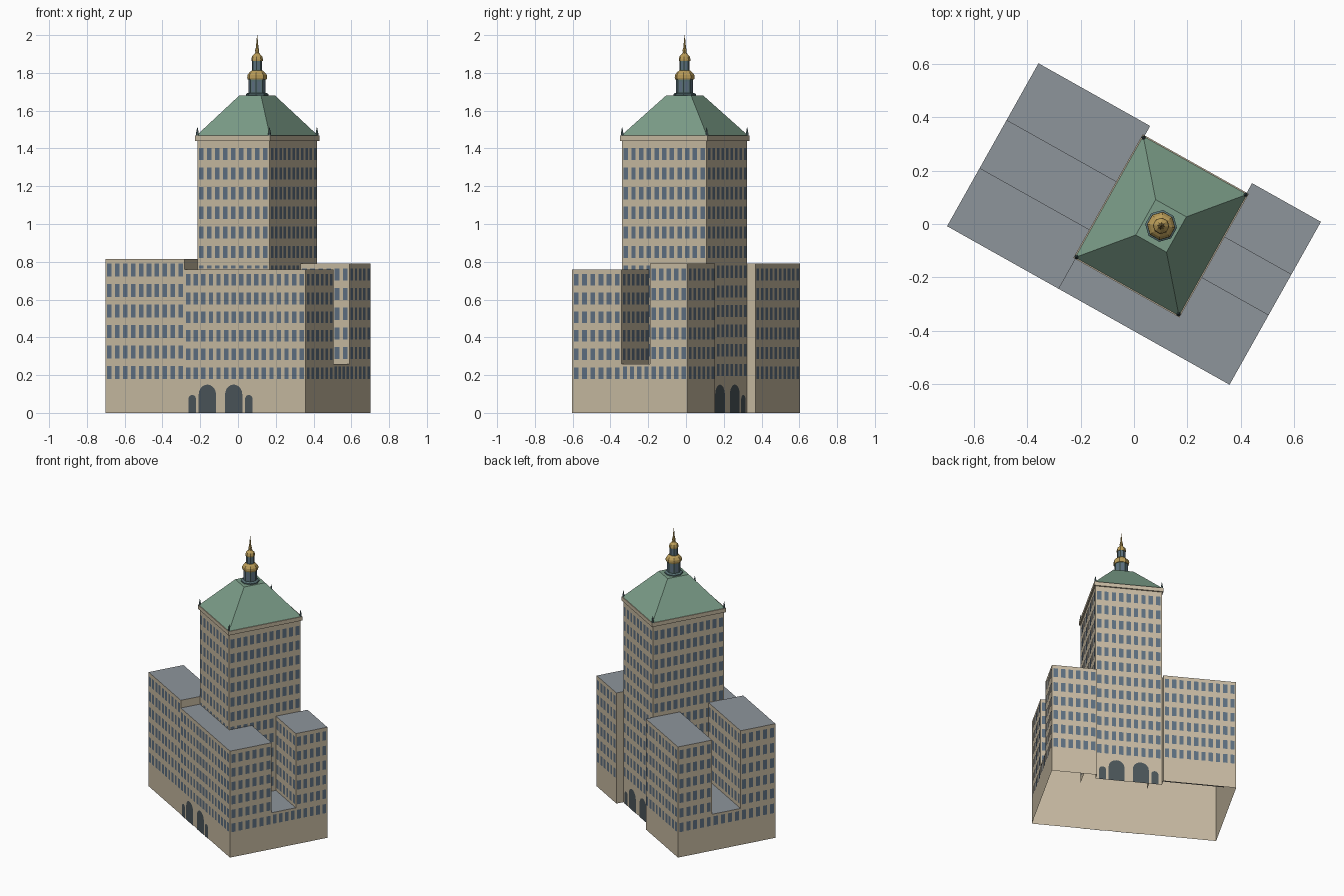
import bpy, bmesh
from math import cos, sin, pi, radians
from mathutils import Matrix, Vector

if "Cube" in bpy.data.objects:
    bpy.data.objects.remove(bpy.data.objects["Cube"])

ROT = Matrix.Rotation(radians(-29.3), 4, 'Z')   # building is turned on its plot


def material(name, rgb):
    m = bpy.data.materials.new(name)
    m.diffuse_color = (*rgb, 1)
    m.use_nodes = True
    m.node_tree.nodes["Principled BSDF"].inputs["Base Color"].default_value = m.diffuse_color
    return m


STONE = material("stone", (0.57, 0.49, 0.36))
GLASS = material("glass", (0.11, 0.16, 0.22))
FLAT = material("flat_roof", (0.27, 0.30, 0.33))
COPPER = material("copper", (0.20, 0.34, 0.25))
SLATE = material("slate", (0.10, 0.17, 0.18))
GOLD = material("gold", (0.50, 0.34, 0.10))
DARK = material("door", (0.07, 0.09, 0.10))


def make(name, faces, mat):
    """Object from a list of polygons given in building coordinates."""
    bm = bmesh.new()
    for f in faces:
        bm.faces.new([bm.verts.new(p) for p in f])
    bmesh.ops.remove_doubles(bm, verts=bm.verts, dist=1e-5)
    bm.transform(ROT)
    me = bpy.data.meshes.new(name)
    bm.to_mesh(me)
    bm.free()
    me.materials.append(mat)
    ob = bpy.data.objects.new(name, me)
    bpy.context.collection.objects.link(ob)
    return ob


def loft(name, rings, mat):
    """Capped skin through rings with equal point counts."""
    n = len(rings[0])
    faces = [[a[i], a[(i + 1) % n], b[(i + 1) % n], b[i]]
             for a, b in zip(rings, rings[1:]) for i in range(n)]
    make(name, faces + [rings[0][::-1], rings[-1]], mat)


def rect(u0, u1, v0, v1, z):
    return [(u0, v0, z), (u1, v0, z), (u1, v1, z), (u0, v1, z)]


def lathe(name, profile, mat, c, n=8):
    loft(name, [[(c[0] + r * cos((i + .5) * 2 * pi / n),
                  c[1] + r * sin((i + .5) * 2 * pi / n), z) for i in range(n)]
                for r, z in profile], mat)


def on_wall(p, q, s, z, off=0.002):
    """Point at distance s along wall p-q, lifted off the surface."""
    d = (Vector(q) - Vector(p)).normalized()
    return (p[0] + d.x * s + d.y * off, p[1] + d.y * s - d.x * off, z)


def block(name, segs, top, cap, pitch=None, start=0.18):
    """Walls (p, q, bottom) with window grids, plus a flat roof."""
    pitch = pitch or (top - 0.205) / 5.62
    walls, panes = [], []
    for p, q, z0 in segs:
        walls.append([(*p, z0), (*q, z0), (*q, top), (*p, top)])
        length = (Vector(q) - Vector(p)).length
        if length < 0.15:
            continue
        cols = round(length / 0.0465)
        w = length / cols
        z = start
        while z < top - 0.05:
            lo, hi = max(z, z0 + 0.004), z + 0.62 * pitch
            if hi - lo > 0.015:
                for c in range(cols):
                    a, b = (c + .21) * w, (c + .79) * w
                    panes.append([on_wall(p, q, s, h) for s, h in
                                  ((a, lo), (b, lo), (b, hi), (a, hi))])
            z += pitch
    make(name + "_walls", walls, STONE)
    make(name + "_windows", panes, GLASS)
    if cap:
        make(name + "_roof", [[(*p, top) for p in cap]], FLAT)


# Plan lines: outer half sizes, tower edges, court edges
H, V = 0.607, 0.35
L, R, F, B = -0.127, 0.311, -0.213, 0.30
LC0, LC1, RC0, RC1, ZC = -0.10, 0.105, -0.05, 0.123, 0.26

# Four wings
block("front_left_wing", [((-H, -V), (L, -V), 0), ((L, -V), (L, F), 0.76),
                          ((L, LC0), (-H, LC0), ZC), ((-H, LC0), (-H, -V), 0)],
      0.815, [(-H, -V), (L, -V), (L, LC0), (-H, LC0)])
block("front_wing", [((L, -V), (H, -V), 0), ((H, -V), (H, RC0), 0),
                     ((H, RC0), (R, RC0), ZC)],
      0.76, [(L, -V), (H, -V), (H, RC0), (R, RC0), (R, F), (L, F)])
block("back_right_wing", [((R, RC1), (H, RC1), ZC), ((H, RC1), (H, V), 0),
                          ((H, V), (R, V), 0), ((R, V), (R, B), 0)],
      0.79, [(R, RC1), (H, RC1), (H, V), (R, V)])
block("back_left_wing", [((L, B), (L, V), 0), ((L, V), (-H, V), 0),
                         ((-H, V), (-H, LC1), 0), ((-H, LC1), (L, LC1), ZC)],
      0.79, [(-H, LC1), (L, LC1), (L, V), (-H, V)])

# Low courts between the wings
block("right_court", [((H, RC0), (H, RC1), 0)], ZC,
      [(R, RC0), (H, RC0), (H, RC1), (R, RC1)], pitch=0.104)
block("left_court", [((-H, LC1), (-H, LC0), 0)], ZC,
      [(-H, LC0), (L, LC0), (L, LC1), (-H, LC1)], pitch=0.104)

# Tower
block("tower", [((L, F), (R, F), 0.76), ((R, F), (R, B), ZC),
                ((R, B), (L, B), 0), ((L, B), (L, F), ZC)],
      1.44, None, pitch=0.104, start=0.195)


# Arched doors on the front wing and the tower back
def arch(p, q, s, width, height):
    r = width / 2
    pts = [(s - r, 0), (s + r, 0)]
    pts += [(s + r * cos(t * pi / 10), height - r + r * sin(t * pi / 10)) for t in range(11)]
    return [on_wall(p, q, a, z, 0.003) for a, z in pts]


CU, CV = (L + R) / 2, (F + B) / 2
doors = []
for p, q in (((L, -V), (R, -V)), ((R, B), (L, B))):
    for side in (-1, 1):
        mid = (R - L) / 2
        doors.append(arch(p, q, mid + side * 0.080, 0.105, 0.15))
        doors.append(arch(p, q, mid + side * 0.172, 0.046, 0.095))
make("doors", doors, DARK)

# Cornice and copper hipped roof
o = 0.009
eave = (L - o, R + o, F - o, B + o)
loft("cornice", [rect(*eave, 1.44), rect(*eave, 1.468)], STONE)
i = 0.004
loft("hipped_roof", [rect(L - i, R + i, F - i, B + i, 1.468),
                     rect(CU - .066, CU + .066, CV - .076, CV + .076, 1.68)], COPPER)
for u in (L, R):
    for v in (F, B):
        lathe("corner_finial", [(.008, 1.468), (.007, 1.482), (.001, 1.512)],
              SLATE, (u, v), 6)

# Octagonal cupola
C = (CU, CV)
lathe("cupola_plinth", [(.060, 1.678), (.060, 1.688), (.050, 1.694)], SLATE, C)
lathe("lower_drum", [(.045, 1.69), (.045, 1.77)], SLATE, C)
lathe("lower_dome", [(.050, 1.764), (.053, 1.774), (.052, 1.788), (.042, 1.802),
                     (.030, 1.812)], GOLD, C)
lathe("upper_drum", [(.027, 1.81), (.027, 1.87)], SLATE, C)
lathe("upper_dome", [(.030, 1.862), (.031, 1.872), (.027, 1.888), (.015, 1.90),
                     (.010, 1.908)], GOLD, C)
lathe("spire", [(.009, 1.905), (.011, 1.92), (.007, 1.935), (.0008, 2.0)], GOLD, C)

# Narrow windows on both drums
slits = []
for r, z0, z1, w in ((.045, 1.702, 1.755, .009), (.027, 1.82, 1.856, .005)):
    d = r * cos(pi / 8) + 0.001
    for k in range(8):
        c, s = cos(k * pi / 4), sin(k * pi / 4)
        slits.append([(CU + d * c - a * s, CV + d * s + a * c, z)
                      for a, z in ((-w, z0), (w, z0), (w, z1), (-w, z1))])
make("drum_windows", slits, GLASS)
